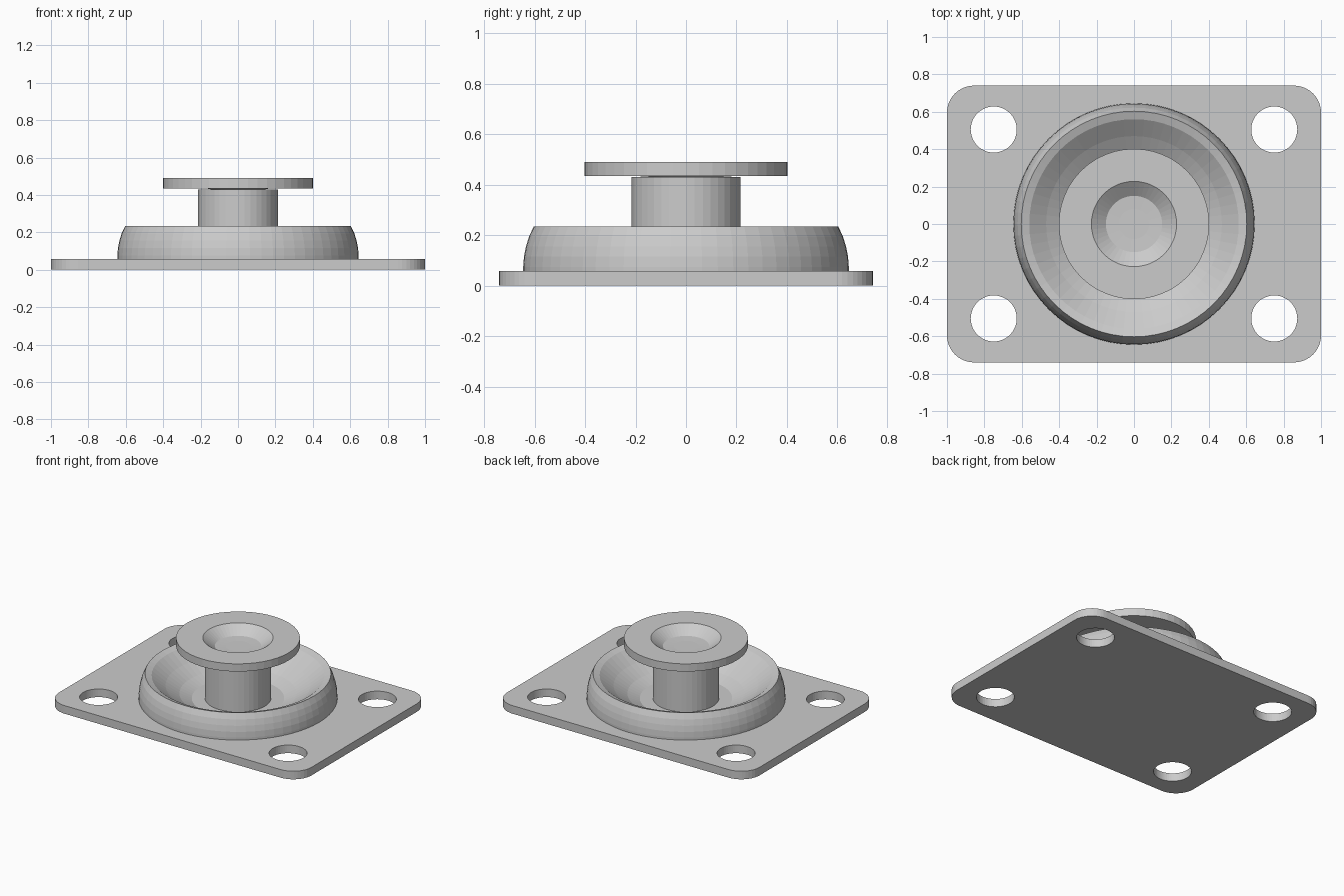
import bpy
import bmesh
from math import cos, sin, pi, radians
from mathutils import Vector, Matrix

cube = bpy.data.objects.get("Cube")
if cube:
    bpy.data.objects.remove(cube, do_unlink=True)

GREY = (0.6, 0.6, 0.6, 1.0)
metal = bpy.data.materials.new("light_grey")
metal.use_nodes = True
metal.diffuse_color = GREY
metal.node_tree.nodes["Principled BSDF"].inputs["Base Color"].default_value = GREY

PLATE_TOP = 0.058


def finish(name, bm):
    bmesh.ops.remove_doubles(bm, verts=bm.verts, dist=1e-5)
    bmesh.ops.recalc_face_normals(bm, faces=bm.faces)
    mesh = bpy.data.meshes.new(name)
    bm.to_mesh(mesh)
    bm.free()
    mesh.materials.append(metal)
    obj = bpy.data.objects.new(name, mesh)
    bpy.context.collection.objects.link(obj)
    return obj


def arc(cx, cy, radius, start, end, steps):
    """Points on an arc, both ends included; angles in degrees."""
    angles = [radians(start + (end - start) * i / steps) for i in range(steps + 1)]
    return [(cx + radius * cos(a), cy + radius * sin(a)) for a in angles]


def lathe(name, profile, segments, closed=False):
    """Turn a (radius, height) profile around the z axis."""
    bm = bmesh.new()
    verts = [bm.verts.new((r, 0, z)) for r, z in profile]
    edges = [bm.edges.new(pair) for pair in zip(verts, verts[1:])]
    if closed:
        edges.append(bm.edges.new((verts[-1], verts[0])))
    bmesh.ops.spin(bm, geom=verts + edges, cent=(0, 0, 0), axis=(0, 0, 1),
                   angle=2 * pi, steps=segments, use_merge=False)
    return finish(name, bm)


# Base plate: rounded rectangle outline with four bolt holes, extruded
bm = bmesh.new()


def add_loop(points):
    verts = [bm.verts.new((x, y, 0)) for x, y in points]
    return [bm.edges.new((v, verts[i - 1])) for i, v in enumerate(verts)]


half_x, half_y, corner = 1.0, 0.74, 0.145
outline = []
for i, (sx, sy) in enumerate([(1, 1), (-1, 1), (-1, -1), (1, -1)]):
    outline += arc(sx * (half_x - corner), sy * (half_y - corner), corner,
                   i * 90, i * 90 + 90, 10)
edges = add_loop(outline)
for sx in (1, -1):
    for sy in (1, -1):
        edges += add_loop(arc(sx * 0.75, sy * 0.505, 0.123, 0, 360, 48)[:-1])
bmesh.ops.triangle_fill(bm, edges=edges, use_beauty=True, normal=(0, 0, 1))
extruded = bmesh.ops.extrude_face_region(bm, geom=bm.faces[:], use_keep_orig=True)
top = [g for g in extruded["geom"] if isinstance(g, bmesh.types.BMVert)]
bmesh.ops.translate(bm, verts=top, vec=(0, 0, PLATE_TOP))
finish("base_plate", bm)

# Bowl: bulging outer wall, narrow rim and sloping inner wall
bowl_profile = [
    (0.3, PLATE_TOP - 0.01), (0.645, PLATE_TOP - 0.01), (0.645, 0.075),
    (0.642, 0.115), (0.634, 0.155), (0.622, 0.195), (0.603, 0.235),
    (0.56, 0.22), (0.47, 0.15), (0.38, 0.092), (0.3, PLATE_TOP),
]
lathe("bowl_ring", bowl_profile, 64, closed=True)

# Stem standing in the middle of the bowl
lathe("stem", [(0, PLATE_TOP - 0.01), (0.215, PLATE_TOP - 0.01),
               (0.215, 0.43), (0, 0.43)], 40)

# Knob disc with a shallow dished recess
lathe("knob_disc", [(0, 0.427), (0.215, 0.435), (0.402, 0.435), (0.402, 0.49),
                    (0.228, 0.49), (0.147, 0.43), (0, 0.43)], 48)
